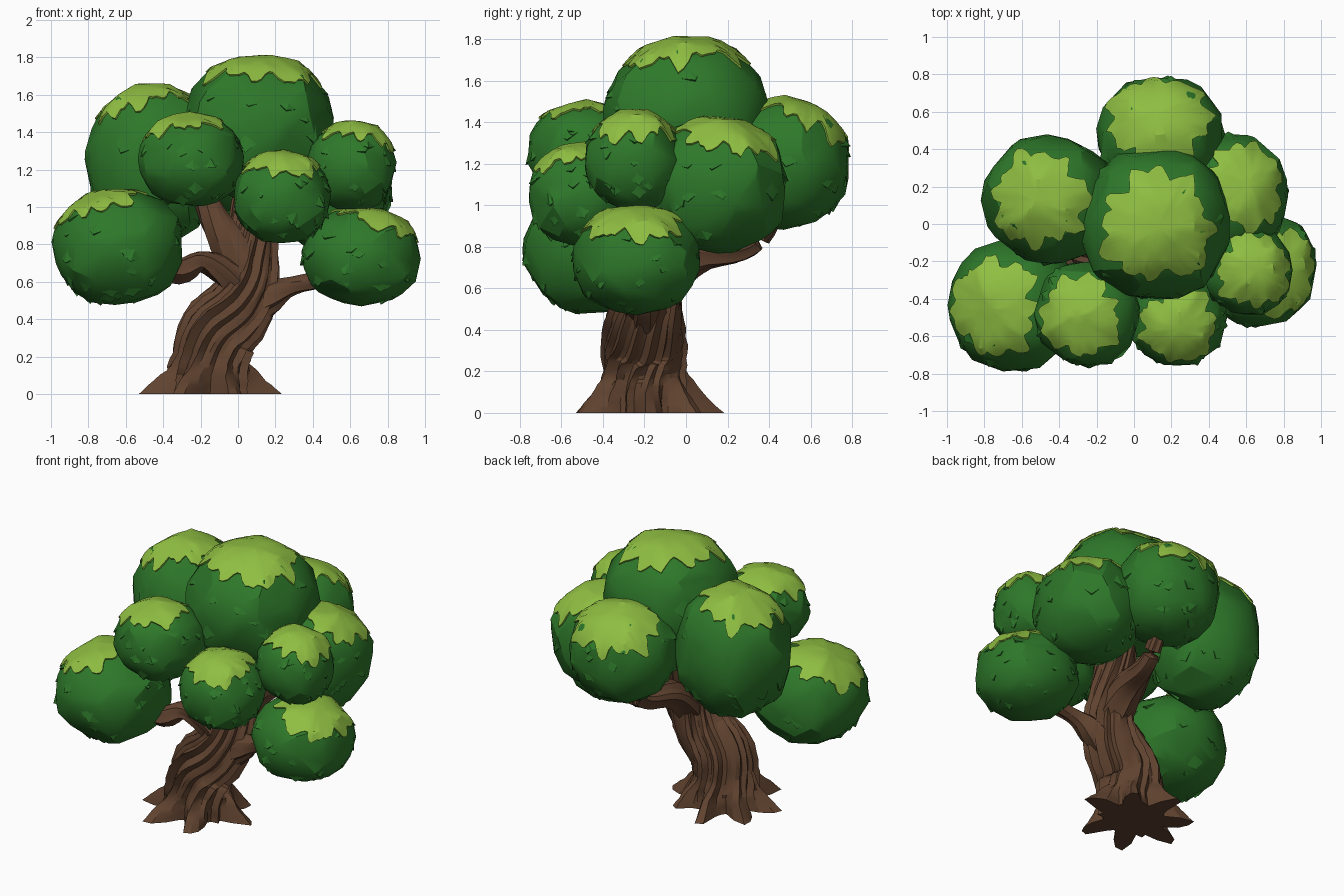
import bpy, bmesh, math, random
from mathutils import Vector
from mathutils.bvhtree import BVHTree

if "Cube" in bpy.data.objects:
    bpy.data.objects.remove(bpy.data.objects["Cube"])

random.seed(7)


def material(name, rgb):
    m = bpy.data.materials.new(name)
    m.diffuse_color = (*rgb, 1)
    m.use_nodes = True
    m.node_tree.nodes["Principled BSDF"].inputs["Base Color"].default_value = m.diffuse_color
    return m


GREEN = material("leaf green", (0.027, 0.188, 0.023))
LIME = material("lime leaf", (0.275, 0.515, 0.054))
BROWN = material("bark brown", (0.118, 0.056, 0.029))


def finish(bm, name, mat, angle):
    bmesh.ops.recalc_face_normals(bm, faces=bm.faces)
    me = bpy.data.meshes.new(name)
    bm.to_mesh(me)
    bm.free()
    me.materials.append(mat)
    ob = bpy.data.objects.new(name, me)
    bpy.context.collection.objects.link(ob)
    bpy.ops.object.select_all(action='DESELECT')
    ob.select_set(True)
    bpy.context.view_layer.objects.active = ob
    bpy.ops.object.shade_smooth_by_angle(angle=math.radians(angle))
    return ob


def spline(pts, steps):
    # Catmull-Rom through (x, y, z, radius) points
    p = [Vector(q) for q in pts]
    p = [2 * p[0] - p[1]] + p + [2 * p[-1] - p[-2]]
    out = []
    for i in range(1, len(p) - 2):
        a, b, c, d = p[i - 1:i + 3]
        for k in range(steps):
            t = k / steps
            out.append(0.5 * (2 * b + (c - a) * t + (2 * a - 5 * b + 4 * c - d) * t * t
                              + (3 * b - a - 3 * c + d) * t ** 3))
    return out + [p[-2]]


def limb(name, pts, sides, steps=4, twist=1.2, rough=0.13, roots=()):
    # Tube with twisted bark ridges and optional spreading roots
    path = spline(pts, steps)
    ridge = [random.uniform(-rough, rough) + (rough * 0.6 if j % 3 == 0 else -rough * 0.3)
             for j in range(sides)]
    bm = bmesh.new()
    rings = []
    for i, q in enumerate(path):
        c = q.xyz
        tan = (path[min(i + 1, len(path) - 1)].xyz - path[max(i - 1, 0)].xyz).normalized()
        if roots and c.z < 0.25:
            tan = tan.lerp(Vector((0, 0, 1)), 1 - c.z / 0.25)
        ref = Vector((0, 1, 0)) if abs(tan.y) < 0.75 else Vector((0, 0, 1))
        u = ref.cross(tan).normalized()
        v = tan.cross(u).normalized()
        spread = max(0, 1 - c.z / 0.2) ** 1.3 if roots else 0
        ring = []
        for j in range(sides):
            rise = max(0, c.z - 0.1) / 1.1 if roots else i / len(path)
            a = 2 * math.pi * j / sides + twist * rise
            r = q.w * (1 + ridge[j] + random.uniform(-0.025, 0.025))
            for ang, length in roots:
                d = abs((a - math.radians(ang) + math.pi) % (2 * math.pi) - math.pi)
                r += (length - q.w) * spread * min(1, max(0, 1.35 - d / 0.25))
            ring.append(bm.verts.new(c + r * (u * math.cos(a) + v * math.sin(a))))
        rings.append(ring)
    for lo, hi in zip(rings, rings[1:]):
        for j in range(sides):
            k = (j + 1) % sides
            bm.faces.new((lo[j], lo[k], hi[k], hi[j]))
    bm.faces.new(rings[0][::-1])
    bm.faces.new(rings[-1])
    return finish(bm, name, BROWN, 22)


# Trunk, roots and branches
limb("trunk", [(-.155, -.195, 0, .2), (-.15, -.195, .1, .195), (-.145, -.2, .2, .195),
               (-.11, -.2, .33, .195), (.0, -.19, .46, .175), (.06, -.17, .6, .15),
               (.07, -.14, .75, .135), (.08, -.08, .95, .12), (.1, 0, 1.2, .1)],
     45, twist=1.7, rough=.11,
     roots=[(4, .385), (50, .34), (98, .37), (148, .36), (190, .385), (243, .37), (296, .36)])
limb("upper_left_branch", [(.05, -.17, .66, .12), (-.06, -.16, .83, .1), (-.14, -.15, .96, .075),
                           (-.22, -.12, 1.15, .05)], 18)
limb("left_branch", [(.04, -.2, .56, .1), (-.08, -.25, .66, .075), (-.2, -.3, .71, .055),
                     (-.32, -.35, .66, .065), (-.5, -.4, .7, .05)], 16)
limb("right_branch", [(.05, -.18, .42, .09), (.18, -.2, .52, .08), (.3, -.22, .58, .045),
                      (.5, -.24, .62, .045)], 16)
limb("back_branch", [(.06, -.14, .62, .11), (.09, .05, .76, .09), (.13, .27, .79, .06),
                     (.15, .38, .88, .05), (.15, .46, 1.05, .04)], 16)


def direction(z, a):
    s = math.sqrt(max(0, 1 - z * z))
    return Vector((s * math.cos(a), s * math.sin(a), z))


def foliage(name, centre, radii, lean, cap_angle):
    c = Vector(centre)
    scale = lambda d: Vector((d.x * radii[0], d.y * radii[1], d.z * radii[2]))
    # Faceted ball: hull of jittered points on a slightly boxy ellipsoid
    bm = bmesh.new()
    n, spin = 95, random.uniform(0, 6.28)
    for i in range(n):
        z = 1 - 2 * (i + 0.5) / n + random.uniform(-.04, .04)
        z = max(-1, min(1, z))
        d = direction(z, spin + i * 2.39996 + random.uniform(-.3, .3))
        boxy = sum(abs(k) ** 2.25 for k in d) ** (-1 / 2.25)
        bm.verts.new(c + scale(d) * boxy * random.uniform(.97, 1.03))
    bmesh.ops.convex_hull(bm, input=bm.verts)
    loose = [v for v in bm.verts if not v.link_faces]
    bmesh.ops.delete(bm, geom=loose, context='VERTS')
    tree = BVHTree.FromBMesh(bm)

    def surface(d):
        hit = tree.ray_cast(c, scale(d).normalized())[0]
        return hit if hit else c + scale(d)

    # Leaf tufts: broad wedges whose tips hang down off the surface
    for i in range(30):
        d = direction(random.uniform(-.9, .6), random.uniform(0, 6.283))
        down = Vector((random.uniform(-.5, .5), random.uniform(-.5, .5), -1))
        down = (down - d * down.dot(d)).normalized()
        side = d.cross(down)
        w, h = random.uniform(.16, .3), random.uniform(.12, .24)
        pts = [surface((d + side * w).normalized()) - d * .006,
               surface((d - side * w).normalized()) - d * .006]
        tip = surface((d + down * h).normalized())
        pts += [tip + d * random.uniform(.008, .02), tip - d * .02]
        top = surface((d - down * .2).normalized()) - d * .004
        a, b, t, e, p = [bm.verts.new(q) for q in pts + [top]]
        for f in ((a, t, p), (t, b, p), (a, e, t), (b, t, e), (a, p, e), (p, b, e)):
            bm.faces.new(f)
    finish(bm, name, GREEN, 24)

    # Lime cap with a ragged edge, laid just above the ball
    axis = Vector((*lean, math.sqrt(1 - lean[0] ** 2 - lean[1] ** 2)))
    u = Vector((0, 1, 0)).cross(axis).normalized()
    v = axis.cross(u)
    seg, edge = 72, []
    ph = [random.uniform(0, 6.28) for _ in range(3)]
    for j in range(seg):
        a = 2 * math.pi * j / seg
        lobes = .08 * math.sin(3 * a + ph[0]) + .09 * math.sin(7 * a + ph[1]) \
            + .1 * math.sin(12 * a + ph[2])
        edge.append(math.radians(cap_angle) * (1 + lobes + random.uniform(-.06, .06)))
    bm = bmesh.new()
    top = bm.verts.new(surface(axis) + axis * .012)
    prev = None
    for t, lift in ((.2, .01), (.4, .01), (.6, .01), (.8, .01), (1, .011), (1, -.012)):
        ring = []
        for j in range(seg):
            a, th = 2 * math.pi * j / seg, edge[j] * t
            if t < .7:
                th = math.radians(cap_angle) * t
            d = axis * math.cos(th) + (u * math.cos(a) + v * math.sin(a)) * math.sin(th)
            ring.append(bm.verts.new(surface(d) + d * lift))
        for j in range(seg):
            k = (j + 1) % seg
            if prev:
                bm.faces.new((prev[j], ring[j], ring[k], prev[k]))
            else:
                bm.faces.new((top, ring[j], ring[k]))
        prev = ring
    finish(bm, name + "_cap", LIME, 25)


# Canopy: name, centre, radii, cap lean, cap angle
for args in [
    ("top_foliage", (.11, 0, 1.42), (.405, .405, .385), (.05, -.04), 44),
    ("upper_left_foliage", (-.45, .13, 1.235), (.36, .345, .42), (-.2, .0), 43),
    ("back_foliage", (.14, .47, 1.2), (.335, .32, .315), (-.03, .36), 50),
    ("right_foliage", (.49, .15, 1.1), (.335, .345, .325), (.34, .2), 40),
    ("small_right_foliage", (.61, -.25, 1.215), (.235, .235, .24), (.2, .02), 52),
    ("low_right_foliage", (.66, -.24, .735), (.32, .305, .26), (.36, -.03), 46),
    ("front_left_foliage", (-.25, -.48, 1.25), (.28, .28, .245), (-.18, -.05), 46),
    ("front_right_foliage", (.235, -.5, 1.05), (.26, .26, .245), (.03, -.22), 47),
    ("low_left_foliage", (-.64, -.43, .785), (.35, .355, .31), (-.38, -.06), 43),
]:
    foliage(*args)
